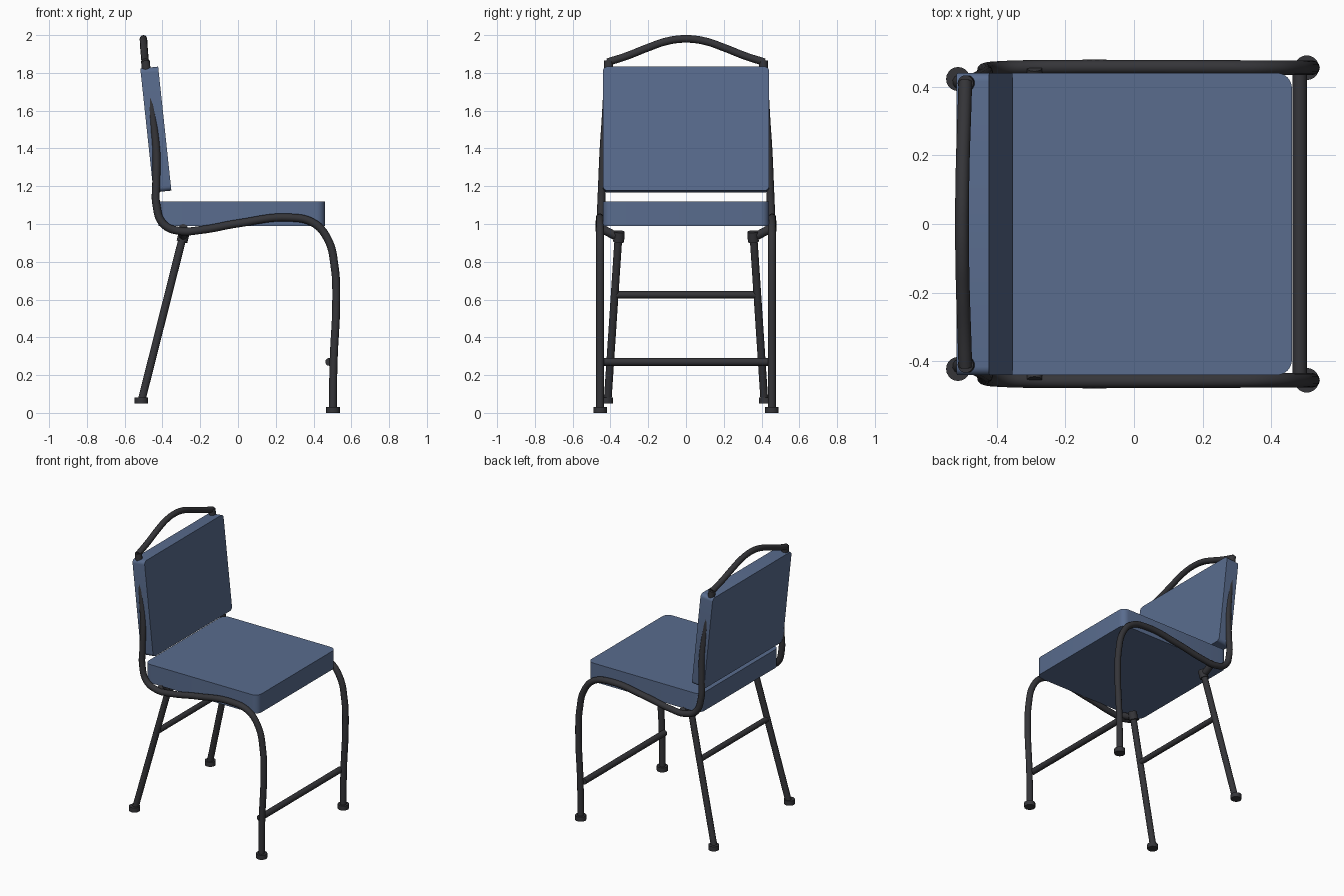
import bpy, bmesh
from math import radians
from mathutils import Vector

if "Cube" in bpy.data.objects:
    bpy.data.objects.remove(bpy.data.objects["Cube"])


def material(name, color):
    m = bpy.data.materials.new(name)
    m.diffuse_color = color
    m.use_nodes = True
    m.node_tree.nodes["Principled BSDF"].inputs["Base Color"].default_value = m.diffuse_color
    return m


BLUE = material("blue_fabric", (0.10, 0.15, 0.27, 1))
DARK = material("dark_metal", (0.035, 0.035, 0.04, 1))


def tube(name, points, radius=0.021, smooth=True):
    """Round tube through the given points."""
    cu = bpy.data.curves.new(name, 'CURVE')
    cu.dimensions = '3D'
    cu.bevel_depth = radius
    cu.bevel_resolution = 4
    cu.resolution_u = 8
    cu.use_fill_caps = True
    if smooth:
        sp = cu.splines.new('BEZIER')
        sp.bezier_points.add(len(points) - 1)
        for bp, p in zip(sp.bezier_points, points):
            bp.co = p
            bp.handle_left_type = bp.handle_right_type = 'AUTO'
    else:
        sp = cu.splines.new('POLY')
        sp.points.add(len(points) - 1)
        for sp_pt, p in zip(sp.points, points):
            sp_pt.co = (*p, 1)
    cu.materials.append(DARK)
    ob = bpy.data.objects.new(name, cu)
    bpy.context.collection.objects.link(ob)
    return ob


def cylinder(name, center, radius, depth, axis=(0, 0, 1)):
    bpy.ops.mesh.primitive_cylinder_add(vertices=20, radius=radius, depth=depth, location=center)
    ob = bpy.context.object
    ob.name = name
    ob.rotation_euler = Vector(axis).to_track_quat('Z', 'Y').to_euler()
    ob.data.materials.append(DARK)
    bpy.ops.object.shade_smooth_by_angle(angle=radians(35))
    return ob


def cushion(name, size, center, axis, radius, tilt=0):
    """Box with rounded corners on the edges parallel to one axis."""
    bm = bmesh.new()
    bmesh.ops.create_cube(bm, size=1)
    bmesh.ops.scale(bm, vec=size, verts=bm.verts)
    edges = [e for e in bm.edges
             if abs((e.verts[0].co - e.verts[1].co).normalized()[axis]) > 0.9]
    bmesh.ops.bevel(bm, geom=edges, offset=radius, segments=6, profile=0.5, affect='EDGES')
    me = bpy.data.meshes.new(name)
    bm.to_mesh(me)
    bm.free()
    me.materials.append(BLUE)
    ob = bpy.data.objects.new(name, me)
    bpy.context.collection.objects.link(ob)
    ob.location = center
    ob.rotation_euler = (0, tilt, 0)
    bpy.context.view_layer.objects.active = ob
    ob.select_set(True)
    bpy.ops.object.shade_smooth_by_angle(angle=radians(35))
    ob.select_set(False)


# Cushions
cushion("seat", (0.88, 0.88, 0.13), (0.02, 0, 1.055), 2, 0.045)
cushion("backrest", (0.095, 0.88, 0.66), (-0.435, 0, 1.50), 0, 0.025, radians(-6.1))

# Side frame profile: front leg, seat rail and back upright (x, y, z)
frame = [(0.502, 0.455, 0.01), (0.506, 0.455, 0.27), (0.52, 0.455, 0.60),
         (0.512, 0.455, 0.77), (0.475, 0.455, 0.92), (0.40, 0.455, 1.005),
         (0.27, 0.456, 1.034), (0.0, 0.457, 1.003), (-0.20, 0.457, 0.968),
         (-0.31, 0.456, 0.963), (-0.395, 0.453, 1.0), (-0.432, 0.449, 1.10),
         (-0.433, 0.444, 1.22), (-0.432, 0.437, 1.38), (-0.453, 0.424, 1.58),
         (-0.486, 0.411, 1.83)]

for s, side in ((1, "left"), (-1, "right")):
    tube(f"{side}_side_frame", [(x, s * y, z) for x, y, z in frame])
    cylinder(f"{side}_front_foot", (0.503, s * 0.455, 0.016), 0.036, 0.032)

    # Rear leg with socket and connector to the frame
    top = Vector((-0.29, s * 0.357, 0.94))
    foot = Vector((-0.512, s * 0.415, 0.06))
    tube(f"{side}_rear_leg", [foot, top], smooth=False)
    cylinder(f"{side}_rear_foot", (-0.512, s * 0.422, 0.065), 0.035, 0.032)
    cylinder(f"{side}_leg_socket", (-0.29, s * 0.355, 0.933), 0.029, 0.055, top - foot)
    tube(f"{side}_leg_connector",
         [(-0.29, s * 0.34, 0.938), (-0.29, s * 0.38, 0.94), (-0.29, s * 0.455, 0.98)],
         0.023, smooth=False)
    # Collar where the handle meets the upright
    cylinder(f"{side}_handle_collar", (-0.488, s * 0.41, 1.84), 0.023, 0.05, (-0.1, 0, 1))

# Cross bars
tube("front_cross_bar", [(0.483, -0.45, 0.27), (0.483, 0.45, 0.27)], smooth=False)
tube("rear_cross_bar", [(-0.37, -0.375, 0.625), (-0.37, 0.375, 0.625)], 0.019, smooth=False)

# Arched handle over the backrest
half = [(-0.491, 0.415, 1.857), (-0.494, 0.32, 1.887), (-0.498, 0.20, 1.934), (-0.50, 0.10, 1.968)]
arch = half + [(-0.501, 0, 1.98)] + [(x, -y, z) for x, y, z in reversed(half)]
tube("top_handle", arch, 0.02)
